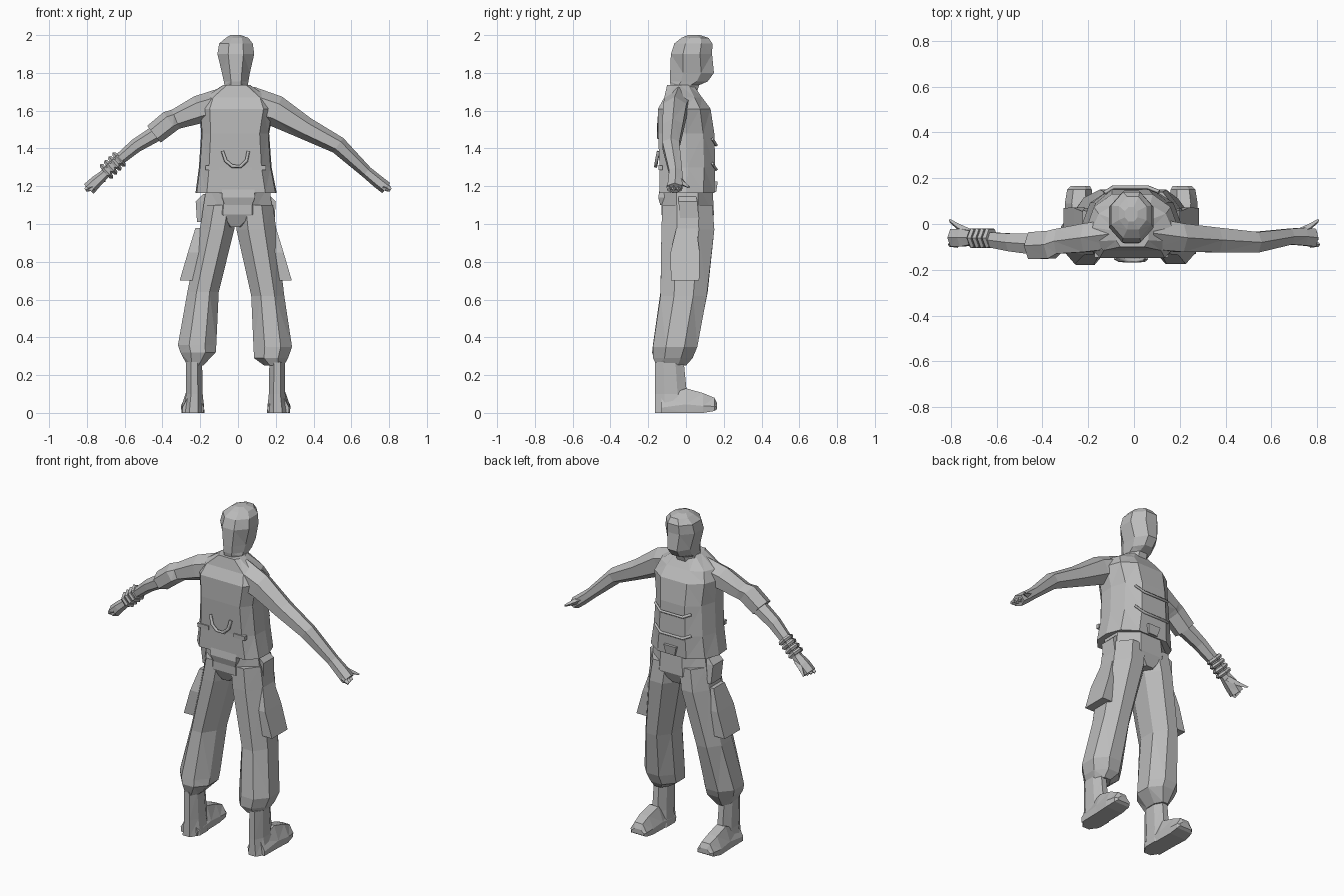
import bpy, bmesh, math
from mathutils import Vector

grey = bpy.data.materials.new("plain_grey")
grey.diffuse_color = (0.5, 0.5, 0.5, 1)

# Half sections in the unit square, mirrored when used
TORSO = [(.45, 1), (.85, .6), (1, .0), (.97, -.6), (.72, -1)]
FOOT = [(.5, 1), (1, -.3), (.95, -1)]


def skin(name, rings):
    """Join closed rings of points into a capped, flat-shaded mesh."""
    bm = bmesh.new()
    loops = [[bm.verts.new(p) for p in r] for r in rings]
    n = len(loops[0])
    for a, b in zip(loops, loops[1:]):
        for i in range(n):
            j = (i + 1) % n
            bm.faces.new((a[i], a[j], b[j], b[i]))
    bm.faces.new(loops[0][::-1])
    bm.faces.new(loops[-1])
    bmesh.ops.recalc_face_normals(bm, faces=bm.faces)
    bmesh.ops.triangulate(bm, faces=[f for f in bm.faces if len(f.verts) == 4])
    me = bpy.data.meshes.new(name)
    bm.to_mesh(me)
    bm.free()
    me.materials.append(grey)
    ob = bpy.data.objects.new(name, me)
    bpy.context.collection.objects.link(ob)
    return ob


def stack(name, rows, n=8, axis="z", half=None):
    """Rows are (level, low, high, low, high) bounds of a section."""
    if half:
        unit = half + [(-a, b) for a, b in reversed(half)]
    else:
        k = 1 / math.cos(math.pi / n)
        unit = [(k * math.cos(2 * math.pi * (i + .5) / n),
                 k * math.sin(2 * math.pi * (i + .5) / n)) for i in range(n)]
    rings = []
    for h, a0, a1, b0, b1 in rows:
        ring = []
        for u, v in unit:
            a = (a0 + a1) / 2 + (a1 - a0) / 2 * u
            b = (b0 + b1) / 2 + (b1 - b0) / 2 * v
            ring.append((a, b, h) if axis == "z" else (a, h, b))
        rings.append(ring)
    return skin(name, rings)


def limb(name, rows, n=6):
    """Rows are (x, y, z, radius across, radius in y) along a path."""
    pts = [Vector(r[:3]) for r in rows]
    rings = []
    for i, r in enumerate(rows):
        d = (pts[min(i + 1, len(pts) - 1)] - pts[max(i - 1, 0)]).normalized()
        up = Vector((-d.z, 0, d.x)).normalized()
        rings.append([pts[i] + up * r[3] * math.cos(2 * math.pi * k / n)
                      + Vector((0, r[4], 0)) * math.sin(2 * math.pi * k / n)
                      for k in range(n)])
    return skin(name, rings)


def cord(name, pts, r):
    """Thin bent tube through points."""
    cu = bpy.data.curves.new(name + "_path", "CURVE")
    cu.dimensions = "3D"
    cu.bevel_depth = r
    cu.bevel_resolution = 0
    cu.use_fill_caps = True
    sp = cu.splines.new("POLY")
    sp.points.add(len(pts) - 1)
    for p, q in zip(sp.points, pts):
        p.co = (*q, 1)
    tmp = bpy.data.objects.new(name + "_path", cu)
    bpy.context.collection.objects.link(tmp)
    bpy.context.view_layer.update()
    me = bpy.data.meshes.new_from_object(
        tmp.evaluated_get(bpy.context.evaluated_depsgraph_get()))
    bpy.data.objects.remove(tmp)
    me.materials.clear()
    me.materials.append(grey)
    bpy.context.collection.objects.link(bpy.data.objects.new(name, me))


# Head, running down into the neck
stack("head", [(1.69, -.085, .065, -.085, .055), (1.735, -.072, .052, -.082, .07),
               (1.755, -.075, .055, -.085, .115), (1.80, -.085, .063, -.084, .148),
               (1.90, -.109, .086, -.08, .138), (1.955, -.10, .078, -.062, .14),
               (1.985, -.065, .055, -.025, .12), (2.0, -.04, .015, .01, .075)])

# Jacket
stack("jacket", [(1.165, -.225, .205, -.14, .15), (1.30, -.207, .178, -.14, .155),
                 (1.48, -.195, .165, -.148, .15), (1.61, -.205, .19, -.148, .13),
                 (1.67, -.18, .165, -.115, .085), (1.735, -.08, .065, -.10, .04)],
      half=TORSO)

# Trouser seat
stack("trouser_seat", [(.985, -.07, .04, -.10, .12), (1.05, -.19, .185, -.13, .148),
                       (1.21, -.165, .165, -.13, .14)])

# Trouser legs, slightly different on each side
legs = {
    "left": [(1.10, -.18, .0, -.125, .14), (.97, -.203, -.02, -.13, .15),
             (.64, -.268, -.102, -.135, .115), (.36, -.318, -.115, -.175, .06),
             (.32, -.305, -.118, -.18, .045), (.25, -.268, -.185, -.155, 0)],
    "right": [(1.10, -.02, .185, -.125, .14), (.97, -.008, .203, -.13, .15),
              (.62, .07, .245, -.135, .11), (.35, .082, .286, -.175, .06),
              (.29, .085, .265, -.175, .035), (.25, .14, .242, -.155, 0)],
}
for side, rows in legs.items():
    stack("trouser_leg_" + side, rows)

# Boots and pockets, mirrored about the body centre line
C = -0.012
for side, s in (("left", -1), ("right", 1)):
    def m(a, b):
        return tuple(sorted((C + s * a, C + s * b)))
    stack("boot_shaft_" + side, [(0, *m(.165, .28), -.165, .02),
                                 (.10, *m(.175, .262), -.163, .005),
                                 (.27, *m(.178, .262), -.163, -.012)], 8)
    stack("boot_foot_" + side, [(-.13, *m(.168, .283), 0, .08),
                                (0, *m(.168, .285), 0, .13),
                                (.09, *m(.17, .29), 0, .105),
                                (.15, *m(.172, .28), .01, .08),
                                (.165, *m(.18, .265), .02, .05)], axis="y", half=FOOT)
    stack("leg_pocket_" + side, [(.70, *m(.20, .297), -.08, .07),
                                 (.85, *m(.16, .253), -.082, .072),
                                 (.98, *m(.12, .213), -.05, .055)], 4)
    stack("hip_pocket_" + side, [(1.01, *m(.12, .205), -.03, .07),
                                 (1.12, *m(.12, .212), -.04, .06),
                                 (1.16, *m(.12, .17), -.04, .05)], 4)
    # Narrow welt on the jacket back
    stack("back_welt_" + side, [(1.285, *m(.085, .16), -.146, -.125),
                                (1.31, *m(.085, .16), -.147, -.125)], 4)

# Pouch at the back of the waist and small buckle at the front
stack("waist_pouch", [(1.10, -.07, .075, -.136, -.08), (1.14, -.085, .09, -.147, -.08),
                      (1.205, -.085, .085, -.136, -.08)], 4)
stack("waist_buckle", [(1.17, -.035, .025, .12, .16), (1.225, -.05, .035, .12, .168)], 4)

# Covered arm with rolled sleeve
limb("sleeve_left", [(-.06, -.04, 1.645, .082, .075), (-.21, -.06, 1.605, .074, .072),
                     (-.33, -.075, 1.555, .054, .063), (-.36, -.09, 1.543, .06, .07),
                     (-.445, -.095, 1.475, .057, .068)])
limb("forearm_left", [(-.40, -.09, 1.50, .045, .055), (-.54, -.08, 1.415, .037, .045),
                      (-.66, -.065, 1.315, .028, .035), (-.71, -.06, 1.26, .026, .035),
                      (-.75, -.06, 1.225, .032, .045), (-.79, -.06, 1.185, .036, .045)])

# Bare arm
limb("arm_right", [(.06, -.04, 1.64, .09, .08), (.20, -.06, 1.598, .083, .072),
                   (.36, -.07, 1.505, .06, .062), (.53, -.08, 1.417, .047, .052),
                   (.68, -.055, 1.275, .032, .04), (.74, -.055, 1.225, .034, .045),
                   (.785, -.06, 1.19, .034, .045)])

# Fingers and thumbs
for side, s in (("left", -1), ("right", 1)):
    limb("thumb_" + side, [(s * .71, -.045, 1.245, .022, .022),
                           (s * .765, -.015, 1.215, .016, .016),
                           (s * .805, .015, 1.195, .006, .008)], 4)
    for k, y in enumerate((-.09, -.065, -.04)):
        limb(f"finger_{side}_{k}", [(s * .77, y, 1.20, .022, .014),
                                    (s * (.808 - .006 * k), y, 1.18, .01, .009)], 4)

# Wrist bands
for k in range(4):
    x, z = -.63 - .022 * k, 1.342 - .021 * k
    limb(f"wrist_band_{k}", [(x + .009, -.062, z + .008, .04, .043),
                             (x, -.062, z, .05, .05),
                             (x - .009, -.062, z - .008, .04, .043)], 6)

# Cords across the chest and looped handle on the back
for k, z in enumerate((1.43, 1.30)):
    cord(f"chest_cord_{k}", [(-.13, .135, z + .005), (-.09, .16, z - .012),
                             (.06, .16, z - .012), (.11, .14, z + .02)], .009)
cord("back_handle", [(-.082, -.146, 1.385), (-.065, -.156, 1.335), (-.03, -.16, 1.305),
                     (.015, -.16, 1.305), (.045, -.156, 1.335), (.055, -.146, 1.385)], .01)
